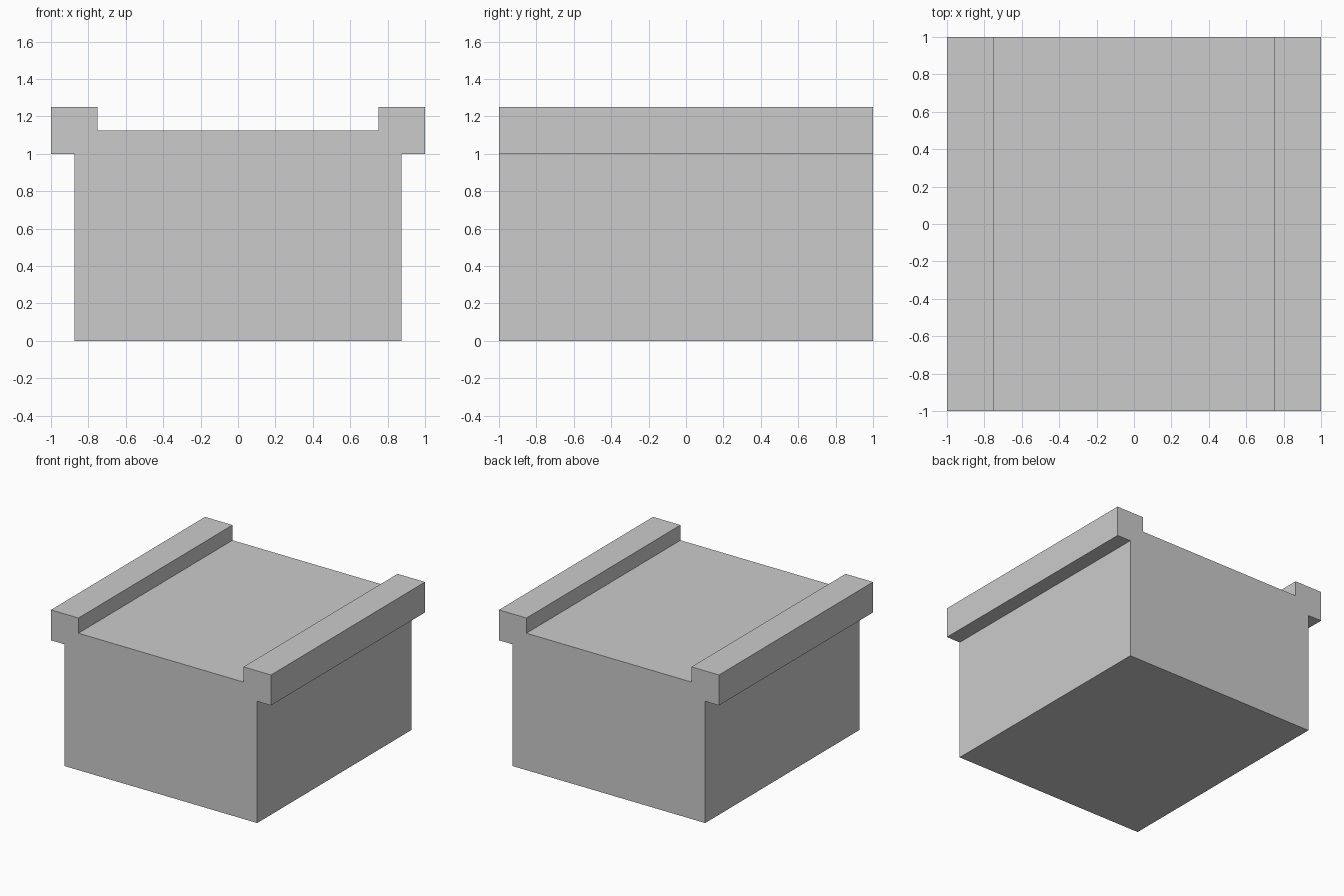
import bpy
import bmesh

if "Cube" in bpy.data.objects:
    bpy.data.objects.remove(bpy.data.objects["Cube"])

# Right half of the front cross-section (x, z), from base to deck
half = [(0.875, 0), (0.875, 1), (1, 1), (1, 1.25), (0.75, 1.25), (0.75, 1.125)]
profile = half + [(-x, z) for x, z in reversed(half)]

# Bridge block: cross-section with two raised kerbs, extruded front to back
bm = bmesh.new()
front = bm.faces.new([bm.verts.new((x, -1, z)) for x, z in profile])
extruded = bmesh.ops.extrude_face_region(bm, geom=[front], use_keep_orig=True)
back_verts = [g for g in extruded["geom"] if isinstance(g, bmesh.types.BMVert)]
bmesh.ops.translate(bm, verts=back_verts, vec=(0, 2, 0))
bmesh.ops.recalc_face_normals(bm, faces=bm.faces)

mesh = bpy.data.meshes.new("bridge_block")
bm.to_mesh(mesh)
bm.free()
block = bpy.data.objects.new("bridge_block", mesh)
bpy.context.collection.objects.link(block)
